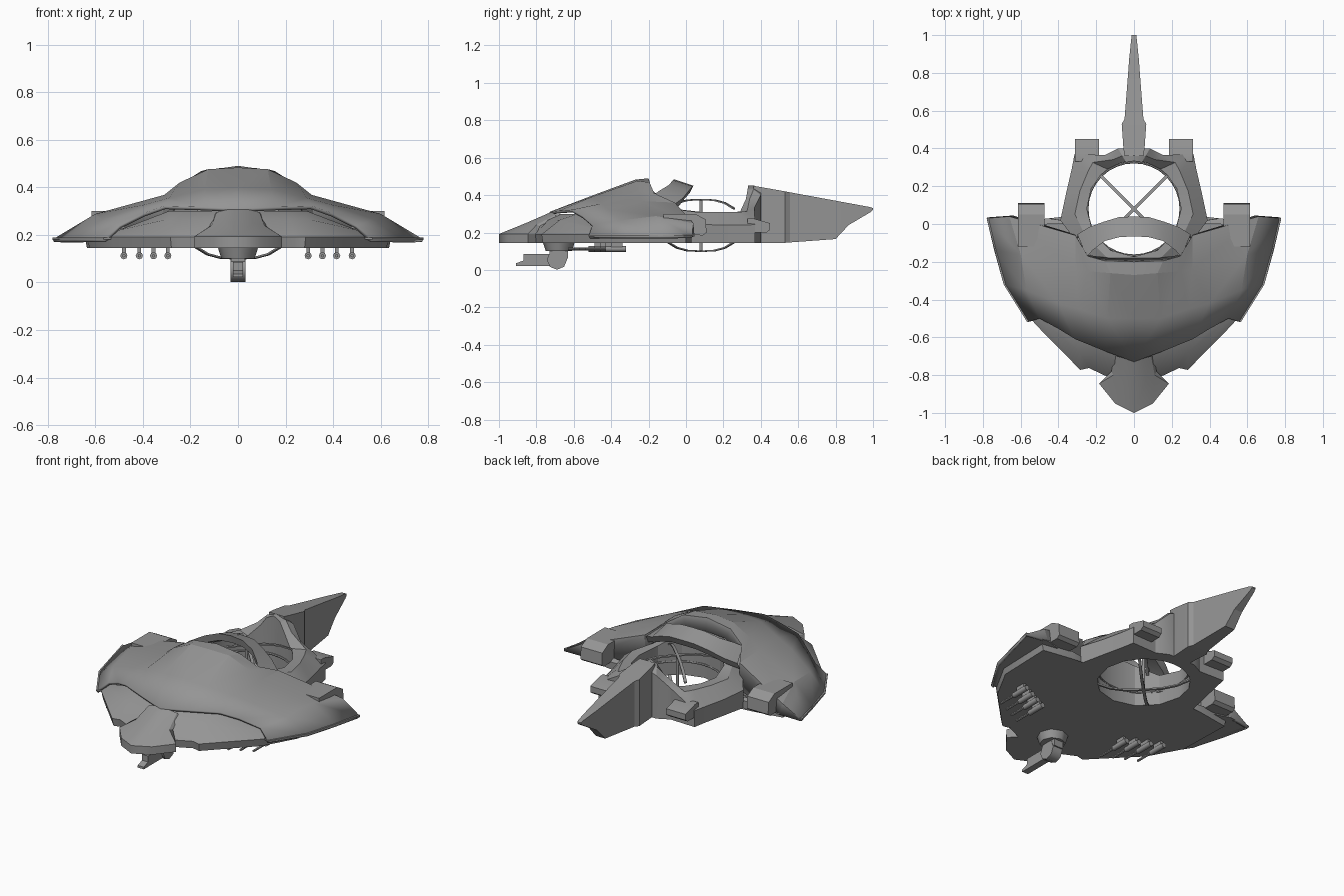
import bpy, bmesh, math
from mathutils import Vector

if "Cube" in bpy.data.objects:
    bpy.data.objects.remove(bpy.data.objects["Cube"], do_unlink=True)

grey = bpy.data.materials.new("hull grey")
grey.use_nodes = True
grey.diffuse_color = (0.3, 0.3, 0.3, 1)
grey.node_tree.nodes["Principled BSDF"].inputs["Base Color"].default_value = (0.3, 0.3, 0.3, 1)


def finish(ob, name, angle=25, mirror=False):
    """Name, colour, mirror and shade one part."""
    ob.name = ob.data.name = name
    ob.data.materials.append(grey)
    if mirror:
        mod = ob.modifiers.new("Mirror", 'MIRROR')
        mod.use_clip = True
        mod.merge_threshold = 0.0005
    bpy.ops.object.select_all(action='DESELECT')
    ob.select_set(True)
    bpy.context.view_layer.objects.active = ob
    bpy.ops.object.shade_smooth_by_angle(angle=math.radians(angle))
    return ob


def loft(name, rows, closed=False, caps=False, mirror=True, angle=25):
    """Skin a list of equally long point rows."""
    bm = bmesh.new()
    grid = [[bm.verts.new(p) for p in row] for row in rows]
    n = len(rows[0])
    for a, b in zip(grid, grid[1:]):
        for i in range(n if closed else n - 1):
            j = (i + 1) % n
            bm.faces.new((a[i], a[j], b[j], b[i]))
    if caps:
        bm.faces.new(grid[0][::-1])
        bm.faces.new(grid[-1])
    bmesh.ops.remove_doubles(bm, verts=bm.verts, dist=0.0005)
    me = bpy.data.meshes.new(name)
    bm.to_mesh(me)
    bm.free()
    ob = bpy.data.objects.new(name, me)
    bpy.context.collection.objects.link(ob)
    return finish(ob, name, angle, mirror)


def prism(name, outline, x0, x1, mirror=False):
    """Side outline (y, z), clockwise seen from +x, swept between two x values."""
    return loft(name, [[(x, y, z) for y, z in outline] for x in (x0, x1)],
                True, True, mirror)


def rod(name, start, end, r, sides=8, r2=None):
    a, b = Vector(start), Vector(end)
    bpy.ops.mesh.primitive_cone_add(vertices=sides, radius1=r, radius2=r if r2 is None else r2,
                                    depth=(b - a).length, location=(a + b) / 2)
    ob = bpy.context.object
    ob.rotation_euler = (b - a).to_track_quat('Z', 'Y').to_euler()
    return finish(ob, name, 50)


def box_outline(y0, y1, z0, z1):
    return [(y0, z0), (y0, z1), (y1, z1), (y1, z0)][::-1]


# Upper armour shell: rows from the front lip back to the rear drop
shell = loft("armour_shell", [
    [(0, -.73, .31), (.15, -.675, .317), (.31, -.61, .322), (.40, -.555, .29), (.5, -.5, .24), (.565, -.52, .18)],
    [(0, -.5, .398), (.14, -.5, .392), (.29, -.45, .355), (.40, -.42, .325), (.57, -.35, .265), (.69, -.32, .18)],
    [(0, -.27, .483), (.125, -.26, .476), (.245, -.25, .42), (.31, -.24, .368), (.6, -.16, .288), (.74, -.14, .18)],
    [(0, -.2, .49), (.155, -.195, .468), (.245, -.17, .41), (.31, -.06, .36), (.66, .04, .25), (.78, .03, .18)],
    [(0, -.18, .42), (.13, -.18, .41), (.24, -.165, .36), (.31, -.055, .2), (.64, .045, .182), (.775, .035, .175)],
], angle=15)
mod = shell.modifiers.new("Lip", 'SOLIDIFY')
mod.thickness = 0.015
mod.offset = -1

# Flat underside of the overhanging wings
under = [(.3, -.45), (.565, -.52), (.69, -.32), (.78, .03), (.64, .045), (.31, -.055)]
loft("wing_underside", [[(x, y, .18) for x, y in under], [(x, y, .188) for x, y in under]],
     True, True)

# Lower hull: flat belly from duct to edge, rim, then a curved flank
edge = [(0, -.82), (.14, -.80), (.235, -.755), (.28, -.765), (.52, -.52),
        (.625, -.33), (.635, 0), (.45, .03), (.38, .02)]
top = [(0, -.70, .295), (.1, -.66, .30), (.2, -.62, .30), (.29, -.58, .30), (.46, -.49, .235),
       (.58, -.3, .2), (.6, -.02, .2), (.45, 0, .2), (.36, 0, .2)]
belly = []
for x, y in edge:
    d = Vector((x, y - .08)).normalized() * .265
    belly.append((d.x, d.y + .08, .145))
rim = [(x * 1.015, y * 1.01, .19) for x, y in edge]
mid = [((a[0] + b[0]) / 2, (a[1] + b[1]) / 2, (a[2] + b[2]) / 2 + (b[2] - a[2]) * .2)
       for a, b in zip(rim, top)]
loft("lower_hull", [belly, [(x, y, .145) for x, y in edge], rim, mid, top], angle=40)

# Pointed nose
tip = [(0, -1), (.1, -.95), (.185, -.845), (.14, -.80)]
loft("nose", [
    [(0, -.8, .145)] * 4,
    [(x, y, .145) for x, y in tip],
    [(x, y, .192) for x, y in tip],
    [(0, -.85, .253), (.06, -.83, .25), (.11, -.80, .24), (.12, -.78, .235)],
    [(0, -.72, .31), (.05, -.71, .305), (.09, -.70, .295), (.1, -.69, .28)],
], angle=30)

# Fan duct: inner angle, outer x, outer y, top height, outer drop
sections = []
for deg, ox, oy, zt, drop in [
        (-90, 0, -.24, .42, .02), (-60, .17, -.22, .39, .03), (-30, .3, -.1, .325, .03),
        (0, .39, .02, .31, .06), (25, .36, .16, .31, .07), (45, .33, .29, .31, .07),
        (56, .315, .37, .312, .07), (72, .155, .365, .38, .05), (80, .085, .40, .43, .03),
        (90, 0, .40, .452, .02)]:
    a = math.radians(deg)
    ix, iy = .25 * math.cos(a), .08 + .253 * math.sin(a)
    ix = 0 if abs(deg) == 90 else ix
    mx, my = ix + (ox - ix) * .45, iy + (oy - iy) * .45
    sections.append([(ix, iy, .145), (ix, iy, zt), (mx, my, zt), (ox, oy, zt - drop), (ox, oy, .145)])
loft("fan_duct", sections, closed=True, angle=28)

# Arched spoiler behind the canopy
arch = []
for f, r in [((0, -.065, .485), (0, .04, .45)), ((.08, -.07, .48), (.08, .036, .447)),
             ((.155, -.09, .455), (.16, .012, .42)), ((.22, -.14, .425), (.235, -.015, .385)),
             ((.25, -.175, .40), (.30, -.055, .355))]:
    arch.append([r, f, (f[0], f[1] + .01, f[2] - .045), (r[0], r[1] - .02, r[2] - .04)])
loft("spoiler_arch", arch, closed=True)

# Tail fin
fin = [(.36, .05, .145, .45), (.40, .056, .145, .443), (.53, .065, .145, .42), (.555, .05, .147, .415),
       (.8, .031, .165, .37), (.87, .026, .24, .357), (.985, .014, .308, .336), (1, .012, .322, .33)]
loft("tail_fin", [[(-w, y, zt), (w, y, zt), (w, y, zb), (-w, y, zb)] for y, w, zb, zt in fin],
     closed=True, caps=True, mirror=False, angle=15)

# Wing nacelles and rear thruster blocks
prism("wing_nacelle", [(-.12, .19), (.09, .185), (.11, .20), (.105, .27), (.05, .30), (-.12, .30)],
      .475, .615, True)
prism("rear_thruster", [(.33, .20), (.43, .20), (.45, .215), (.45, .25), (.36, .275), (.33, .275)],
      .185, .312, True)

# Crossed guard struts above and below the fan, centre pin and duct band
arc = [(-.25, .09), (-.18, .12), (-.1, .135), (0, .138), (.1, .135), (.18, .12), (.25, .09)]
for side, label in ((1, "upper"), (-1, "lower")):
    for turn in (45, 135):
        c, s = math.cos(math.radians(turn)), math.sin(math.radians(turn))
        rows = []
        for r, h in arc:
            rows.append([(r * c - w * s, .08 + r * s + w * c, .238 + side * h + t)
                         for w, t in ((-.008, .004), (-.008, -.004), (.008, -.004), (.008, .004))])
        loft(f"{label}_guard_strut", rows, True, True, False)
rod("fan_pin", (0, .08, .10), (0, .08, .375), .009)
bpy.ops.mesh.primitive_torus_add(location=(0, .08, .225), major_radius=.247, minor_radius=.006,
                                 major_segments=32, minor_segments=6)
finish(bpy.context.object, "duct_band", 40)

# Chin gun: mount, octagonal drum and barrel
rod("gun_mount", (0, -.68, .148), (0, -.68, .10), .085, 8, .07)
prism("gun_neck", box_outline(-.73, -.63, .06, .12), -.03, .03)
rod("gun_drum", (-.032, -.69, .055), (.032, -.69, .055), .054, 8)
prism("gun_barrel", [(-.91, .022), (-.91, .035), (-.87, .05), (-.87, .085), (-.68, .085), (-.68, .022)][::-1],
      -.02, .02)

# Four rockets under each wing
for sx in (1, -1):
    for i, x in enumerate((.295, .355, .415, .48)):
        y = -.41 + .03 * i
        rod("rocket_body", (sx * x, y - .11, .112), (sx * x, y, .112), .015)
        rod("rocket_tip", (sx * x, y - .22, .112), (sx * x, y - .10, .112), .007, 6)
        prism("rocket_pylon", box_outline(y - .08, y - .02, .115, .15), sx * x - .008, sx * x + .008)
